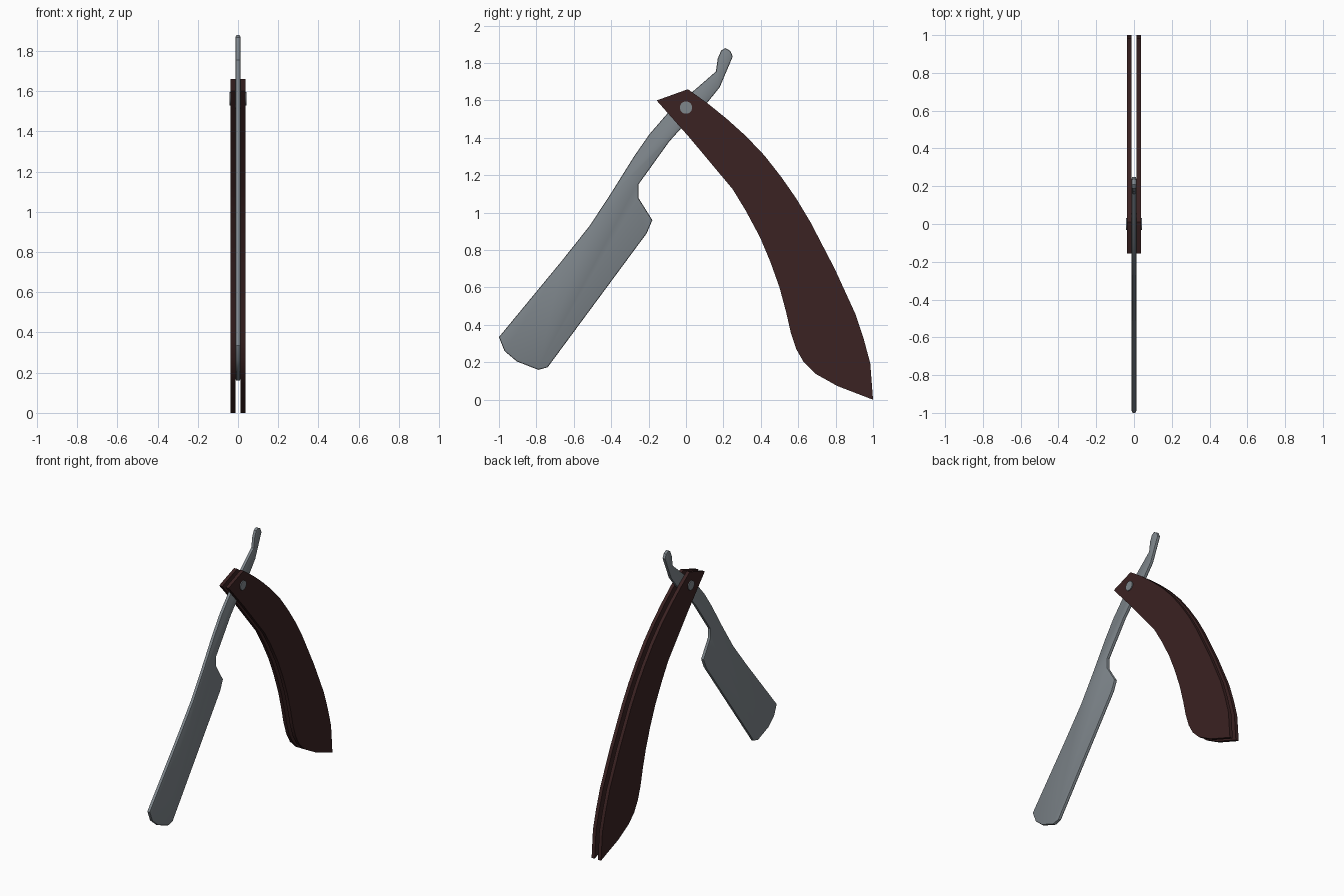
import bpy, bmesh, math
from mathutils import Matrix

if "Cube" in bpy.data.objects:
    bpy.data.objects.remove(bpy.data.objects["Cube"])


def material(name, rgb):
    m = bpy.data.materials.new(name)
    m.diffuse_color = (*rgb, 1)
    m.use_nodes = True
    m.node_tree.nodes["Principled BSDF"].inputs["Base Color"].default_value = m.diffuse_color
    return m


steel = material("steel grey", (0.21, 0.238, 0.26))
wood = material("dark red wood", (0.043, 0.016, 0.016))


def finish(name, bm, mat):
    bmesh.ops.recalc_face_normals(bm, faces=bm.faces[:])
    mesh = bpy.data.meshes.new(name)
    bm.to_mesh(mesh)
    bm.free()
    mesh.materials.append(mat)
    ob = bpy.data.objects.new(name, mesh)
    bpy.context.collection.objects.link(ob)
    bpy.ops.object.select_all(action='DESELECT')
    bpy.context.view_layer.objects.active = ob
    ob.select_set(True)
    bpy.ops.object.shade_smooth_by_angle(angle=math.radians(30))
    return ob


def plate(name, outline, x0, x1, mat, bevel=0):
    """Extrude a (y, z) outline along x and optionally soften its rim."""
    bm = bmesh.new()
    face = bm.faces.new([bm.verts.new((x0, y, z)) for y, z in outline])
    ext = bmesh.ops.extrude_face_region(bm, geom=[face])['geom']
    moved = [v for v in ext if isinstance(v, bmesh.types.BMVert)]
    bmesh.ops.translate(bm, verts=moved, vec=(x1 - x0, 0, 0))
    if bevel:
        rim = [e for e in bm.edges if abs(e.verts[0].co.x - e.verts[1].co.x) < 1e-6]
        bmesh.ops.bevel(bm, geom=rim, offset=bevel, segments=2, profile=0.5,
                        affect='EDGES')
    return finish(name, bm, mat)


# Blade with neck and curled tang, read clockwise from the toe
blade = [(-1.0, 0.335), (-0.97, 0.26), (-0.905, 0.205), (-0.79, 0.16), (-0.74, 0.173),
         (-0.21, 0.89), (-0.18, 0.96), (-0.255, 1.08), (-0.255, 1.15), (-0.09, 1.38),
         (0.0, 1.48), (0.115, 1.59), (0.18, 1.67), (0.25, 1.835), (0.237, 1.865),
         (0.21, 1.88), (0.188, 1.867), (0.17, 1.825), (0.16, 1.755), (0.045, 1.655),
         (-0.10, 1.53), (-0.195, 1.42), (-0.275, 1.305), (-0.40, 1.105), (-0.515, 0.93),
         (-0.67, 0.735)]
plate("blade", blade, -0.012, 0.012, steel, 0.008)

# Two matching handle scales with a gap for the blade
scale = [(-0.157, 1.60), (0.01, 1.66), (0.115, 1.585), (0.22, 1.50), (0.32, 1.41),
         (0.42, 1.305), (0.51, 1.19), (0.59, 1.075), (0.665, 0.95), (0.795, 0.70),
         (0.905, 0.46), (0.95, 0.325), (0.985, 0.195), (1.0, 0.0), (0.93, 0.027),
         (0.81, 0.073), (0.69, 0.14), (0.63, 0.20), (0.59, 0.27), (0.56, 0.36),
         (0.535, 0.47), (0.50, 0.60), (0.45, 0.74), (0.395, 0.87), (0.32, 1.01),
         (0.25, 1.125), (0.02, 1.40)]
for side, s in (("left", -1), ("right", 1)):
    plate(side + "_handle_scale", scale, s * 0.013, s * 0.037, wood)

# Pivot pin through scales and blade
bm = bmesh.new()
bmesh.ops.create_cone(bm, cap_ends=True, segments=24, radius1=0.033, radius2=0.033,
                      depth=0.086,
                      matrix=Matrix.Translation((0, 0, 1.562)) @ Matrix.Rotation(math.pi / 2, 4, 'Y'))
finish("pivot_pin", bm, steel)
